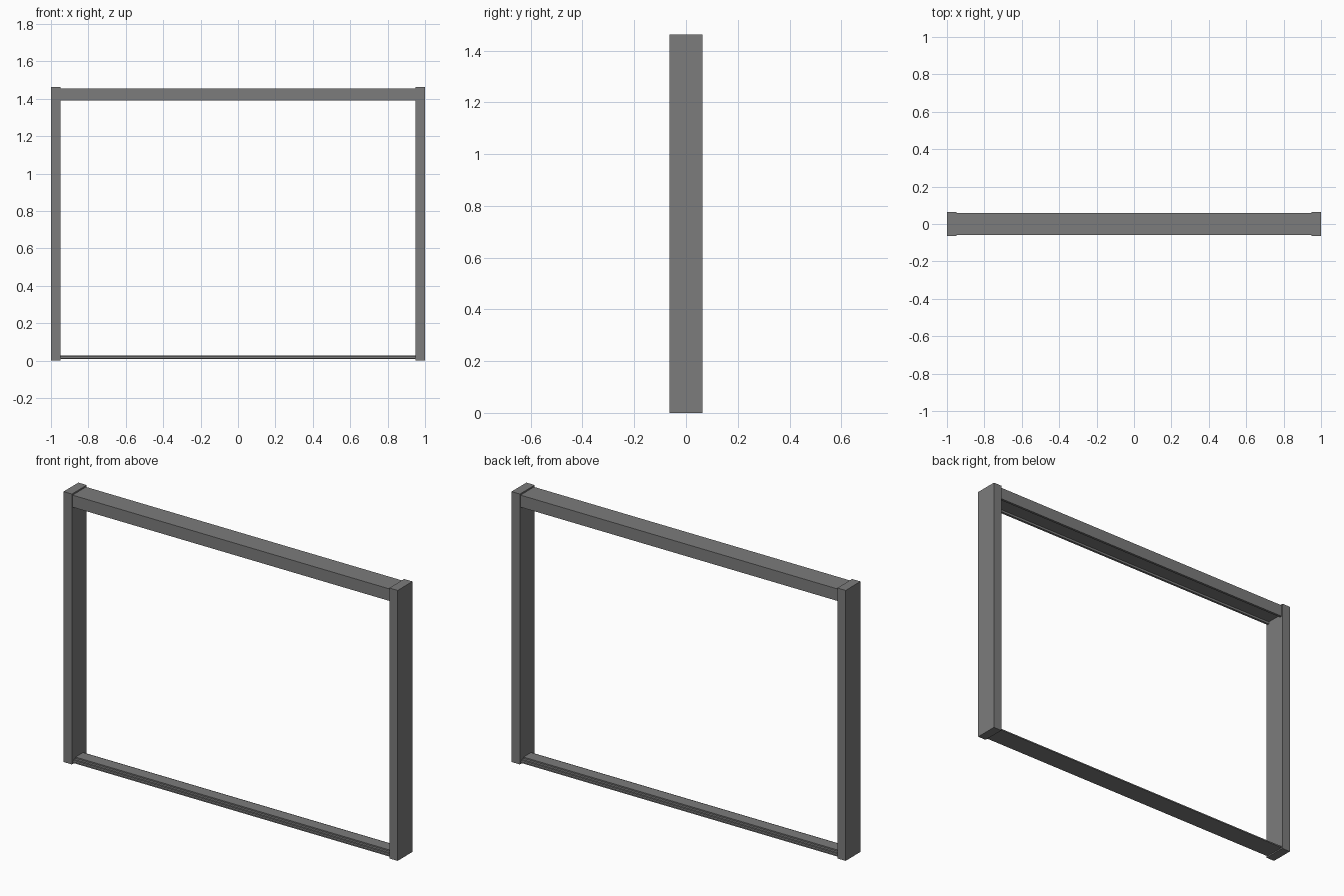
import bpy
import bmesh

cube = bpy.data.objects.get("Cube")
if cube:
    bpy.data.objects.remove(cube, do_unlink=True)

grey = bpy.data.materials.new("dark_grey_metal")
grey.use_nodes = True
colour = (0.2, 0.2, 0.2, 1)
grey.diffuse_color = colour
grey.node_tree.nodes["Principled BSDF"].inputs["Base Color"].default_value = colour


def extrude_x(name, half_profile, x0, x1):
    """Mirror a half profile of (y, z) points in y and extrude it along x."""
    profile = half_profile + [(-y, z) for y, z in reversed(half_profile)]
    bm = bmesh.new()
    face = bm.faces.new([bm.verts.new((x0, y, z)) for y, z in profile])
    result = bmesh.ops.extrude_face_region(bm, geom=[face])
    moved = [v for v in result["geom"] if isinstance(v, bmesh.types.BMVert)]
    bmesh.ops.translate(bm, verts=moved, vec=(x1 - x0, 0, 0))
    bmesh.ops.recalc_face_normals(bm, faces=bm.faces)
    mesh = bpy.data.meshes.new(name)
    bm.to_mesh(mesh)
    bm.free()
    mesh.materials.append(grey)
    obj = bpy.data.objects.new(name, mesh)
    bpy.context.collection.objects.link(obj)
    return obj


HEIGHT = 1.463
INNER = 0.95
POST_Y = 0.0635
RAIL_Y = 0.058

# Upright posts
for name, side in (("left_post", 1), ("right_post", -1)):
    extrude_x(name, [(POST_Y, 0), (POST_Y, HEIGHT)], side * INNER, side)

# Top rail with a shallow channel underneath
extrude_x("top_rail", [(0.045, 1.402), (0.045, 1.39), (RAIL_Y, 1.39),
                       (RAIL_Y, 1.455)], -INNER, INNER)

# Stepped bottom sill
extrude_x("bottom_sill", [(RAIL_Y, 0.007), (RAIL_Y, 0.014), (0.045, 0.014),
                          (0.045, 0.021), (0.032, 0.021), (0.032, 0.028)],
          -INNER, INNER)
